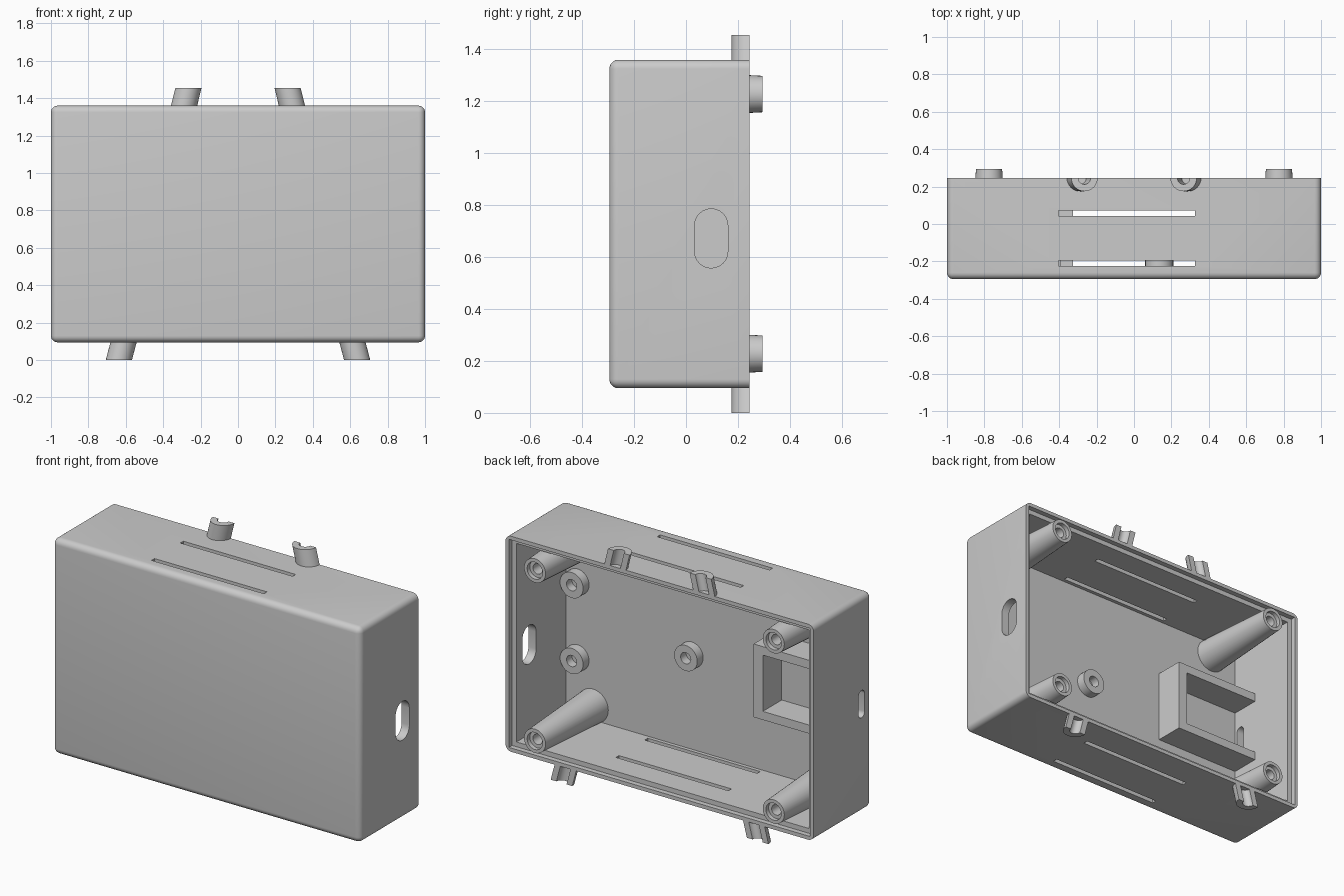
import bpy, bmesh, math
from mathutils import Vector

cube = bpy.data.objects.get("Cube")
if cube:
    bpy.data.objects.remove(cube, do_unlink=True)

grey = bpy.data.materials.new("plain grey plastic")
grey.use_nodes = True
COLOUR = (0.6, 0.6, 0.6, 1)
grey.diffuse_color = COLOUR
grey.node_tree.nodes["Principled BSDF"].inputs["Base Color"].default_value = COLOUR

# Main dimensions
FRONT, BACK = -0.295, 0.245
LOW, HIGH = 0.095, 1.36
WALL, LIP, LIP_DEPTH = 0.05, 0.022, 0.03
FLOOR = FRONT + WALL


def finish(name, bm):
    bmesh.ops.recalc_face_normals(bm, faces=bm.faces)
    mesh = bpy.data.meshes.new(name)
    bm.to_mesh(mesh)
    bm.free()
    obj = bpy.data.objects.new(name, mesh)
    bpy.context.collection.objects.link(obj)
    mesh.materials.append(grey)
    return obj


def smooth(obj):
    bpy.ops.object.select_all(action="DESELECT")
    obj.select_set(True)
    bpy.context.view_layer.objects.active = obj
    bpy.ops.object.shade_smooth_by_angle(angle=math.radians(35))


def box_mesh(lo, hi):
    bm = bmesh.new()
    bmesh.ops.create_cube(bm, size=1)
    for v in bm.verts:
        v.co = Vector([(a + b) / 2 + c * (b - a) for a, b, c in zip(lo, hi, v.co)])
    return bm


def box(name, lo, hi):
    return finish(name, box_mesh(lo, hi))


def loft(name, rings):
    """Join equal point rings with walls and cap both ends."""
    bm = bmesh.new()
    rows = [[bm.verts.new(p) for p in ring] for ring in rings]
    n = len(rows[0])
    for a, b in zip(rows, rows[1:]):
        for i in range(n):
            j = (i + 1) % n
            bm.faces.new((a[i], a[j], b[j], b[i]))
    bm.faces.new(rows[0])
    bm.faces.new(rows[-1])
    return finish(name, bm)


def lathe(name, x, z, profile, sides=32):
    """Turn (radius, y) pairs about an axis running front to back."""
    turn = [2 * math.pi * i / sides for i in range(sides)]
    obj = loft(name, [[(x + r * math.cos(t), y, z + r * math.sin(t)) for t in turn]
                      for r, y in profile])
    smooth(obj)


def side_slot(name, x, y, z, width, height):
    """Upright round-ended cutter through a side wall."""
    r = width / 2
    pts = []
    for i in range(26):
        t = math.pi * (i if i < 13 else i - 1) / 12
        shift = (height / 2 - r) * (1 if i < 13 else -1)
        pts.append((y + r * math.cos(t), z + shift + r * math.sin(t)))
    return loft(name, [[(x + d, py, pz) for py, pz in pts] for d in (-0.1, 0.1)])


def cut(target, cutter):
    mod = target.modifiers.new("cut", "BOOLEAN")
    mod.operation = "DIFFERENCE"
    mod.solver = "EXACT"
    mod.object = cutter
    cutter.hide_render = True
    bpy.ops.object.select_all(action="DESELECT")
    bpy.context.view_layer.objects.active = target
    target.select_set(True)
    bpy.ops.object.modifier_apply(modifier=mod.name)
    bpy.data.objects.remove(cutter, do_unlink=True)


# Case with rounded edges everywhere except the open back
bm = box_mesh((-1, FRONT, LOW), (1, BACK, HIGH))
edges = [e for e in bm.edges if min(v.co.y for v in e.verts) < 0]
bmesh.ops.bevel(bm, geom=edges, offset=0.035, segments=6, profile=0.5, affect="EDGES")
case = finish("case", bm)

# Hollow interior and the stepped lip around the opening
cut(case, box("hollow", (-1 + WALL, FLOOR, LOW + WALL), (1 - WALL, BACK + 0.1, HIGH - WALL)))
cut(case, box("lip", (-1 + LIP, BACK - LIP_DEPTH, LOW + LIP), (1 - LIP, BACK + 0.1, HIGH - LIP)))

# Vent slits in the top and the bottom
for y in (-0.21, 0.057):
    for z, x0, x1 in ((HIGH, -0.405, 0.325), (LOW, -0.325, 0.405)):
        cut(case, box("vent", (x0, y - 0.014, z - 0.1), (x1, y + 0.014, z + 0.1)))

# Cable openings in the side walls
cut(case, side_slot("cable_opening", 1, 0.097, 0.672, 0.128, 0.228))
cut(case, side_slot("port_opening", -1, -0.2, 0.73, 0.056, 0.16))
smooth(case)

# Tapered corner screw posts
for side, sx in (("left", 1), ("right", -1)):
    for level, z in (("lower", 0.228), ("upper", 1.228)):
        lathe(f"{level}_{side}_screw_post", sx * 0.775, z, [
            (0.1, FLOOR - 0.02), (0.07, 0.295), (0.05, 0.295),
            (0.05, 0.27), (0.03, 0.27), (0.03, 0.0)])

# Short board standoffs
for i, (x, z) in enumerate(((0.876, 0.93), (0.876, 0.485), (0.135, 0.7))):
    lathe(f"board_standoff_{i + 1}", x, z, [
        (0.075, FLOOR - 0.02), (0.075, -0.19), (0.033, -0.19), (0.033, FLOOR + 0.004)])

# Three-sided module bracket against the right wall
arms = [(-0.39, 0.54), (-0.39, 0.97), (-0.96, 0.97), (-0.96, 0.92),
        (-0.45, 0.92), (-0.45, 0.59), (-0.96, 0.59), (-0.96, 0.54)]
loft("module_bracket", [[(x, y, z) for x, z in arms] for y in (FLOOR - 0.01, -0.07)])

# Slanted half-round screw lugs above and below the case
outer, inner, steps = 0.07, 0.033, 16
arc = [math.pi + math.pi * i / steps for i in range(steps + 1)]
section = [(outer * math.cos(t), outer * math.sin(t)) for t in arc]
section += [(inner * math.cos(t), inner * math.sin(t)) for t in reversed(arc)]
for side, sx in (("left", 1), ("right", -1)):
    for level, ends in (("upper", ((0.292, HIGH - 0.015), (0.265, 1.455))),
                        ("lower", ((0.608, LOW + 0.015), (0.637, 0.0)))):
        lug = loft(f"{level}_{side}_lug",
                   [[(sx * cx + px, BACK + py, z) for px, py in section] for cx, z in ends])
        smooth(lug)
